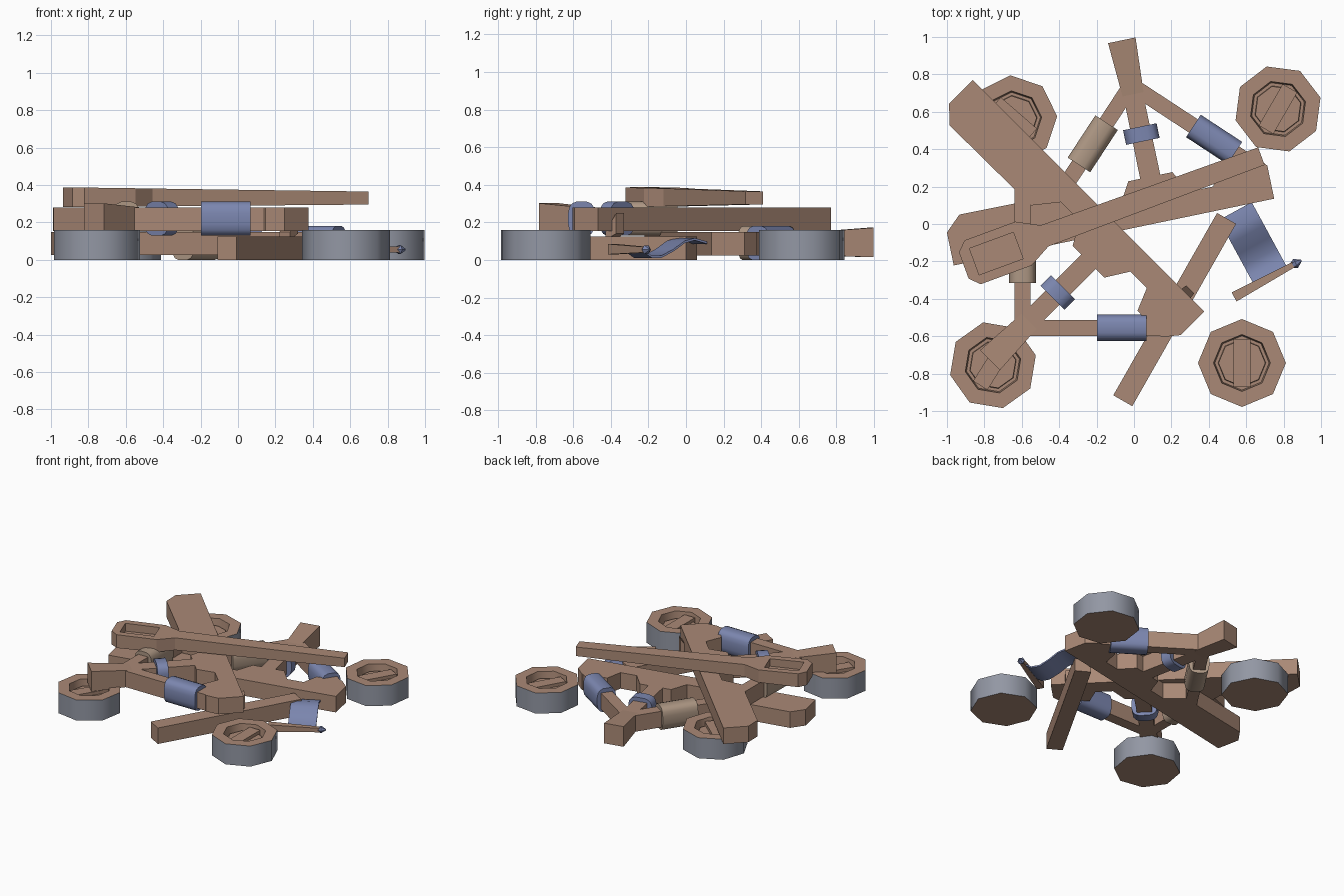
import bpy, bmesh, math
from mathutils import Vector

if "Cube" in bpy.data.objects:
    bpy.data.objects.remove(bpy.data.objects["Cube"])


def material(name, rgb):
    m = bpy.data.materials.new(name)
    m.diffuse_color = (*rgb, 1)
    m.use_nodes = True
    m.node_tree.nodes["Principled BSDF"].inputs["Base Color"].default_value = m.diffuse_color
    return m


WOOD = material("wood", (.40, .25, .18))
BLUE = material("blue_cloth", (.20, .24, .43))
TAN = material("tan_rope", (.42, .31, .23))
IRON = material("grey_rim", (.29, .31, .37))


def finish(name, bm, mats, angle=None):
    bmesh.ops.recalc_face_normals(bm, faces=bm.faces)
    me = bpy.data.meshes.new(name)
    bm.to_mesh(me)
    bm.free()
    ob = bpy.data.objects.new(name, me)
    bpy.context.collection.objects.link(ob)
    for m in mats:
        me.materials.append(m)
    if angle:
        bpy.context.view_layer.objects.active = ob
        ob.select_set(True)
        bpy.ops.object.shade_smooth_by_angle(angle=math.radians(angle))
        ob.select_set(False)
    return ob


def loft(bm, rings, cap=True):
    """Skin closed rings of points, capping both ends."""
    vs = [[bm.verts.new(p) for p in r] for r in rings]
    n = len(vs[0])
    faces = []
    for a, b in zip(vs, vs[1:]):
        for i in range(n):
            faces.append(bm.faces.new((a[i], a[(i + 1) % n], b[(i + 1) % n], b[i])))
    if cap:
        bm.faces.new(vs[0])
        bm.faces.new(vs[-1])
    return faces


def slab(name, pts, z0, z1, place, mat=WOOD):
    """Flat outline pulled up from z0 to z1."""
    bm = bmesh.new()
    loft(bm, [[place(x, y, z) for x, y in pts] for z in (z0, z1)])
    return finish(name, bm, [mat])


def frame_map(origin, angle, flip=1, dz=0):
    u = Vector((math.cos(angle), math.sin(angle), 0))
    v = Vector((-u.y, u.x, 0)) * flip
    o = Vector((*origin, dz))
    return lambda x, y, z: o + u * x + v * y + Vector((0, 0, z))


def beam(name, a, b, wa, wb, za, zb, place):
    """Tapered beam from a to b; za, zb are (bottom, top) at each end."""
    a, b = Vector(a), Vector(b)
    d = (b - a).normalized()
    s = Vector((-d.y, d.x))
    bm = bmesh.new()
    rings = []
    for p, w, (lo, hi) in ((a, wa, za), (b, wb, zb)):
        l, r = p + s * w / 2, p - s * w / 2
        rings.append([place(l.x, l.y, lo), place(r.x, r.y, lo),
                      place(r.x, r.y, hi), place(l.x, l.y, hi)])
    loft(bm, rings)
    return finish(name, bm, [WOOD])


def wrap(name, c, d, length, width, mat, place):
    """Rounded binding around a beam."""
    c, d = Vector(c), Vector(d).normalized()
    s = Vector((-d.y, d.x))
    bm = bmesh.new()
    rings = []
    for e in (-.5, .5):
        ring = []
        for i in range(16):
            t = math.tau * (i + .5) / 16
            x, z = math.cos(t), math.sin(t)
            x = math.copysign(abs(x) ** .6, x) * width / 2
            z = math.copysign(abs(z) ** .7, z) * .092
            p = c + d * length * e + s * x
            ring.append(place(p.x, p.y, .09 + z))
        rings.append(ring)
    loft(bm, rings)
    finish(name, bm, [mat], 40)


# Two side frames: base, pads, two braces, post and bindings
BASE = [(-.875, 0), (.875, 0), (.875, .18), (.81, .26), (.62, .25), (.57, .13),
        (.445, .13), (.37, .25), (.13, .25), (.06, .13), (-.08, .13),
        (-.18, .255), (-.79, .26), (-.875, .18)]


def side_frame(tag, place):
    z = (.025, .15)
    slab(tag + "_base", BASE, *z, place)
    beam(tag + "_post", (.25, .2), (.25, .75), .11, .105, z, z, place)
    beam(tag + "_post_top", (.25, .70), (.25, .995), .115, .15, z, (.015, .172), place)
    beam(tag + "_long_brace", (.25, .75), (-.29, .21), .085, .085, z, z, place)
    beam(tag + "_short_brace", (.25, .75), (.79, .21), .085, .085, z, z, place)
    wrap(tag + "_blue_binding", (.625, .375), (1, -1), .265, .145, BLUE, place)
    wrap(tag + "_tan_binding", (-.015, .485), (1, 1), .27, .145, TAN, place)
    wrap(tag + "_post_binding", (.25, .483), (0, 1), .08, .185, BLUE, place)


side_frame("lower_frame", frame_map((-.107, -.043), math.atan2(.204, .979)))
side_frame("upper_frame", frame_map((-.243, .152), -math.pi / 4, -1, .13))

# Throwing arm with a square cup cut into its wide end
lever = frame_map((-.91, -.222), math.atan2(.584, 1.589))
half = [(0, .075), (.05, .125), (.34, .125), (.46, .06), (1.695, .05)]
outline = half + [(s, -w) for s, w in reversed(half)]
bm = bmesh.new()
loft(bm, [[lever(s, w, .282 + .008 * s) for s, w in outline],
          [lever(s, w, .387 - .013 * s) for s, w in outline]])
arm = finish("throwing_arm", bm, [WOOD])
cut = slab("cup_cutter", [(.06, -.075), (.31, -.075), (.31, .075), (.06, .075)],
           .325, .45, lever)
cut.hide_render = True
cut.hide_viewport = True
mod = arm.modifiers.new("cup", 'BOOLEAN')
mod.operation = 'DIFFERENCE'
mod.solver = 'EXACT'
mod.object = cut

# Loose cross beam and its peg
world = frame_map((0, 0), 0)
beam("cross_beam", (-.06, -.945), (.495, .03), .117, .117, (0, .125), (0, .125), world)
beam("cross_beam_peg", (.25, -.40), (.30, -.35), .08, .06, (.11, .15), (.14, .25), world)


# Wheels: grey rim, wooden face with a recess and a bar across it
def wheel(tag, x, y, phase, bar):
    def ring(r, z):
        return [(x + r * math.cos(math.radians(phase + 45 * i)),
                 y + r * math.sin(math.radians(phase + 45 * i)), z) for i in range(8)]
    bm = bmesh.new()
    faces = loft(bm, [ring(.235, 0), ring(.235, .16), ring(.152, .16), ring(.145, .09),
                      ring(.128, .09), ring(.125, .115)])
    for f in faces[:8]:
        f.material_index = 1
    finish(tag, bm, [WOOD, IRON], 46)
    a = math.radians(bar)
    d = Vector((math.cos(a), math.sin(a))) * .128
    c = Vector((x, y))
    beam(tag + "_bar", c - d, c + d, .09, .09, (.1, .14), (.1, .14), world)


wheel("wheel_back_right", .77, .615, 15, 60)
wheel("wheel_front_right", .577, -.743, 0, 90)
wheel("wheel_front_left", -.754, -.755, 13, 58)
wheel("wheel_back_left", -.645, .56, 4, -41)

# Small flag: tapered pole, pointed tip and waving cloth
flag = frame_map((.535, -.39), math.atan2(.192, .353))
beam("flag_pole", (0, 0), (.37, 0), .055, .03, (.03, .085), (.04, .07), flag)
bm = bmesh.new()
loft(bm, [[flag(s, r * math.cos(t), .055 + r * math.sin(t))
           for t in (math.tau * i / 6 for i in range(6))]
          for s, r in ((.345, .012), (.375, .027), (.41, .004))])
finish("flag_tip", bm, [BLUE])
wave = [(0, .05), (.06, .012), (.12, .012), (.19, .045), (.26, .09), (.32, .105), (.40, .085)]
bm = bmesh.new()
loft(bm, [[flag(s, v, z + h) for s, h in ((.125, 0), (.325, 0), (.325, .012), (.125, .012))]
          for v, z in wave])
finish("flag_cloth", bm, [BLUE], 45)
